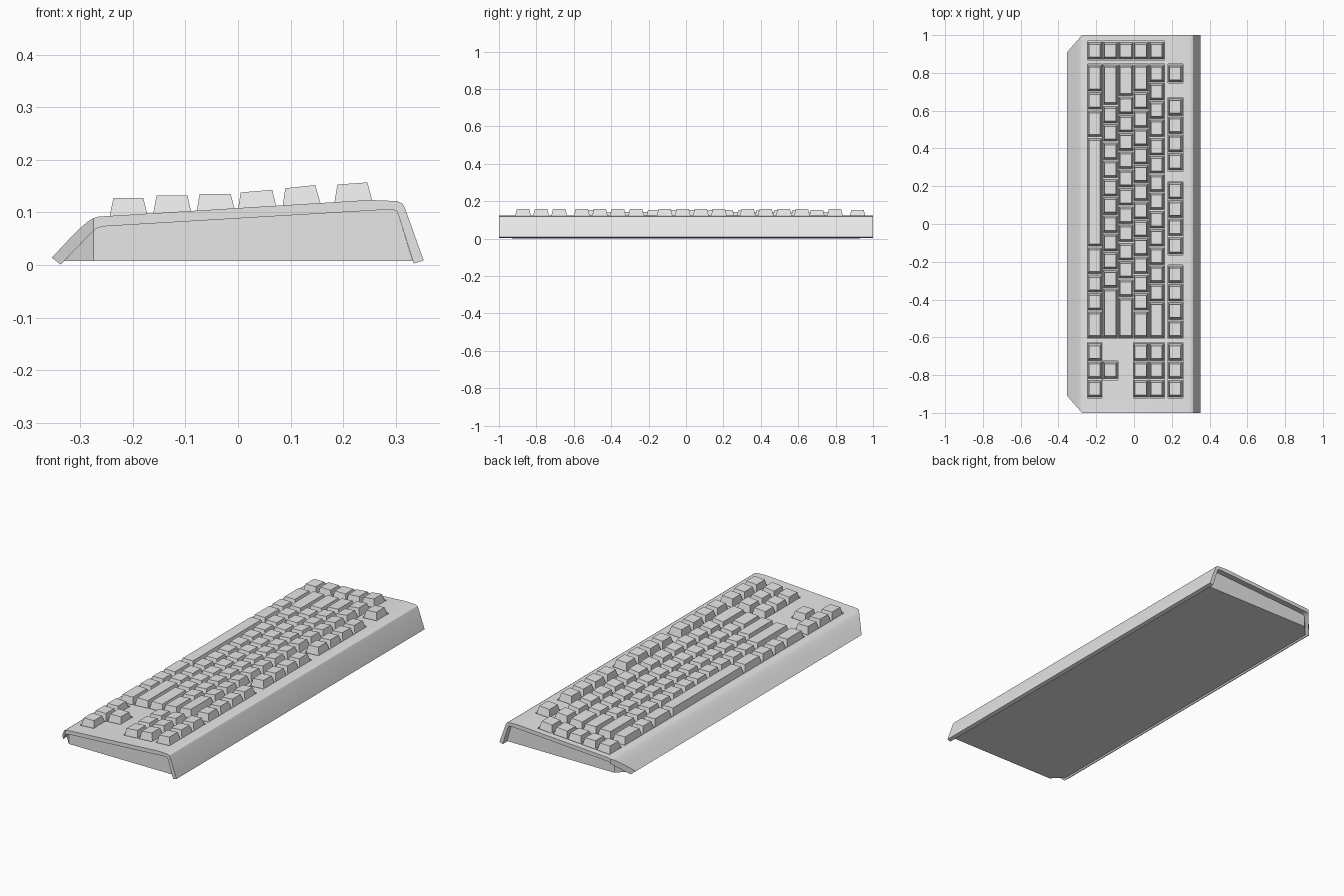
import bpy
import bmesh
import math

if "Cube" in bpy.data.objects:
    bpy.data.objects.remove(bpy.data.objects["Cube"])

# Single plastic colour
grey = bpy.data.materials.new("grey_plastic")
grey.use_nodes = True
grey.diffuse_color = (0.8, 0.8, 0.8, 1)
grey.node_tree.nodes["Principled BSDF"].inputs["Base Color"].default_value = (0.8, 0.8, 0.8, 1)

UNIT = 0.0967     # key pitch along a row
START = 0.845     # y where the main block begins
GAP = 0.008       # space between neighbouring keys
END = 0.97        # half length of the inner body


def deck(x):
    """Height of the sloping deck."""
    return 0.1085 + 0.0605 * x


def loft(bm, bottom, top):
    """Closed solid between two matching loops."""
    a = [bm.verts.new(p) for p in bottom]
    b = [bm.verts.new(p) for p in top]
    bm.faces.new(a[::-1])
    bm.faces.new(b)
    n = len(a)
    for i in range(n):
        j = (i + 1) % n
        bm.faces.new((a[i], a[j], b[j], b[i]))


def finish(name, bm):
    bmesh.ops.recalc_face_normals(bm, faces=bm.faces[:])
    mesh = bpy.data.meshes.new(name)
    bm.to_mesh(mesh)
    bm.free()
    mesh.materials.append(grey)
    obj = bpy.data.objects.new(name, mesh)
    bpy.context.collection.objects.link(obj)
    return obj


def extrude(name, profile, half):
    bm = bmesh.new()
    loft(bm, [(x, -half, z) for x, z in profile], [(x, half, z) for x, z in profile])
    return finish(name, bm)


def activate(obj):
    bpy.ops.object.select_all(action='DESELECT')
    obj.select_set(True)
    bpy.context.view_layer.objects.active = obj


def cut(obj, cutter):
    mod = obj.modifiers.new("cut", 'BOOLEAN')
    mod.operation = 'DIFFERENCE'
    mod.solver = 'EXACT'
    mod.object = cutter
    activate(obj)
    bpy.ops.object.modifier_apply(modifier=mod.name)
    bpy.data.objects.remove(cutter)


def corner_cutter(x_side, y_front, y_end, x_front):
    """Wedges that chamfer both front corners."""
    slope = (y_end - y_front) / (x_side - x_front)
    x0, x1 = x_front - 0.1, x_side + 0.1
    tri = [(x0, y_front - 0.1 * slope), (x1, y_end + 0.1 * slope), (x0, y_end + 0.1 * slope)]
    bm = bmesh.new()
    for s in (1, -1):
        loft(bm, [(x, s * y, -0.1) for x, y in tri], [(x, s * y, 0.3) for x, y in tri])
    cutter = finish("corner_cutter", bm)
    cutter.hide_render = True
    return cutter


# Bent cover shell
outer = [(-0.354, 0.014), (-0.32, 0.05), (-0.298, 0.072), (-0.286, 0.082), (-0.277, 0.088),
         (-0.265, 0.092), (0.25, 0.1236), (0.291, 0.122), (0.304, 0.121), (0.312, 0.117),
         (0.317, 0.109), (0.353, 0.0085)]
inner = [(0.334, 0.003), (0.305, 0.095), (0.302, 0.102), (0.295, 0.105), (0.278, 0.105),
         (-0.255, 0.0735), (-0.268, 0.07), (-0.28, 0.06), (-0.337, 0.001)]
shell = extrude("cover_shell", outer + inner, 1.0)
cut(shell, corner_cutter(-0.275, 0.91, 1.0, -0.354))

# Closed body under the shell
body = extrude("lower_body", [(0.332, 0.008)] + inner[1:-1] + [(-0.33, 0.008)], END)
cut(body, corner_cutter(-0.275, 0.905, END, -0.335))

# Rows: base centre, top edges in x, top heights
rows = [(-0.208, -0.237, -0.180, 0.127, 0.127),
        (-0.125, -0.155, -0.096, 0.132, 0.132),
        (-0.042, -0.073, -0.014, 0.135, 0.135),
        (0.037, 0.005, 0.065, 0.138, 0.143),
        (0.1215, 0.090, 0.147, 0.146, 0.152),
        (0.2195, 0.189, 0.246, 0.153, 0.157)]

# Key groups per row: start in units, list of key widths
one = [1]
macro = (-1.25, one)
trio = (15.25, one * 3)
layout = [[macro, (0, [1.5, 1, 1.5, 6, 1.5, 1, 1, 1.5]), trio],
          [macro, (0, [2.25] + one * 10 + [2.75]), (16.25, one)],
          [macro, (0, [1.75] + one * 11 + [2.25])],
          [macro, (0, [1.5] + one * 12 + [1.5]), trio],
          [macro, (0, one * 13 + [2]), trio],
          [(0, one), (1.83, one * 4), (6.42, one * 4), (11, one * 4), trio]]

wells = bmesh.new()
for number, ((cx, tx0, tx1, z0, z1), groups) in enumerate(zip(rows, layout), 1):
    bm = bmesh.new()
    bx0, bx1 = cx - 0.038, cx + 0.038
    for start, widths in groups:
        u = start
        for w in widths:
            # Tapered key cap
            ya = START - UNIT * u - GAP / 2
            yb = START - UNIT * (u + w) + GAP / 2
            ia, ib = ya - 0.011, yb + 0.011
            d0, d1 = deck(bx0) - 0.011, deck(bx1) - 0.011
            loft(bm, [(bx0, yb, d0), (bx1, yb, d1), (bx1, ya, d1), (bx0, ya, d0)],
                 [(tx0, ib, z0), (tx1, ib, z1), (tx1, ia, z1), (tx0, ia, z0)])
            u += w
        # Shallow well around the group
        ya, yb = START - UNIT * start + 0.002, START - UNIT * u - 0.002
        wx0, wx1 = bx0 - 0.0012, bx1 + 0.0012
        ring = [(wx0, yb), (wx1, yb), (wx1, ya), (wx0, ya)]
        loft(wells, [(x, y, deck(x) - 0.01) for x, y in ring], [(x, y, 0.3) for x, y in ring])
    finish(f"key_row_{number}", bm)

well_cutter = finish("well_cutter", wells)
well_cutter.hide_render = True
cut(shell, well_cutter)

# Smooth the bends, keep the edges sharp
for obj in (shell, body):
    activate(obj)
    bpy.ops.object.shade_smooth_by_angle(angle=math.radians(30))
